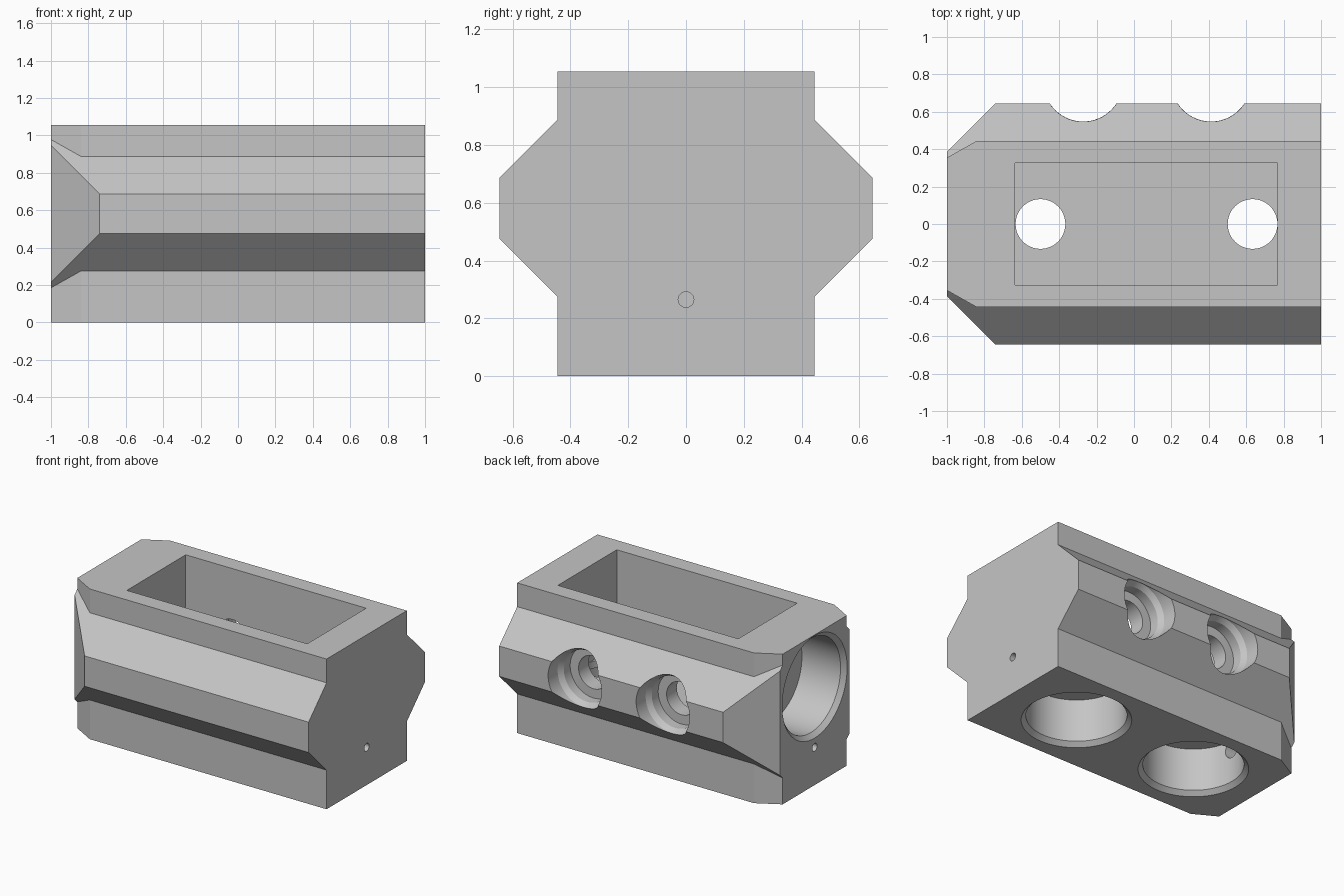
import bpy, bmesh, math
from mathutils import Vector

if "Cube" in bpy.data.objects:
    bpy.data.objects.remove(bpy.data.objects["Cube"], do_unlink=True)

grey = bpy.data.materials.new("light_grey")
grey.use_nodes = True
grey.diffuse_color = (0.56, 0.56, 0.56, 1)
grey.node_tree.nodes["Principled BSDF"].inputs["Base Color"].default_value = (0.56, 0.56, 0.56, 1)


def finish(name, bm):
    bmesh.ops.recalc_face_normals(bm, faces=bm.faces)
    mesh = bpy.data.meshes.new(name)
    bm.to_mesh(mesh)
    bm.free()
    mesh.materials.append(grey)
    obj = bpy.data.objects.new(name, mesh)
    bpy.context.collection.objects.link(obj)
    return obj


def prism(name, points, extrusion):
    """Extrude a closed outline of 3D points."""
    bm = bmesh.new()
    face = bm.faces.new([bm.verts.new(p) for p in points])
    new = bmesh.ops.extrude_face_region(bm, geom=[face])["geom"]
    bmesh.ops.translate(bm, vec=extrusion, verts=[v for v in new if isinstance(v, bmesh.types.BMVert)])
    return finish(name, bm)


def turned(name, origin, axis, profile, sides=64):
    """Turn a (distance, radius) profile around an axis."""
    bm = bmesh.new()
    rot = Vector(axis).to_track_quat("Z", "Y")
    rings = []
    for d, r in profile:
        rings.append([bm.verts.new(Vector(origin) + rot @ Vector(
            (r * math.cos(math.tau * i / sides), r * math.sin(math.tau * i / sides), d)))
            for i in range(sides)])
    for a, b in zip(rings, rings[1:]):
        for i in range(sides):
            j = (i + 1) % sides
            bm.faces.new((a[i], a[j], b[j], b[i]))
    bm.faces.new(rings[0])
    bm.faces.new(rings[-1])
    return finish(name, bm)


def combine(target, tool, operation):
    mod = target.modifiers.new(operation.lower(), "BOOLEAN")
    mod.operation = operation
    mod.solver = "EXACT"
    mod.object = tool
    bpy.context.view_layer.objects.active = target
    bpy.ops.object.modifier_apply(modifier=mod.name)
    bpy.data.objects.remove(tool, do_unlink=True)


def mirrored(half):
    """Outline from half of it, mirrored across y = 0."""
    return half + [(x, -y, z) for x, y, z in reversed(half)]


# Main block with narrowed end
body = prism("housing_body", mirrored([(-1, 0.355, 0), (-0.84, 0.445, 0), (1, 0.445, 0)]), (0, 0, 1.055))

# Side ridges, trimmed at 45 degrees at the narrowed end
ridge = prism("side_ridges", mirrored([(-1, 0.3, 0.13), (-1, 0.645, 0.475),
                                       (-1, 0.645, 0.688), (-1, 0.3, 1.033)]), (2, 0, 0))
trim = prism("ridge_trim", mirrored([(-1.3, 0.085, -1), (-0.5, 0.885, -1), (1.2, 0.885, -1)]), (0, 0, 3))
combine(ridge, trim, "INTERSECT")
combine(body, ridge, "UNION")

# Rectangular top pocket
FLOOR = 0.38
pocket = prism("top_pocket", [(-0.635, -0.327, FLOOR), (0.767, -0.327, FLOOR),
                              (0.767, 0.327, FLOOR), (-0.635, 0.327, FLOOR)], (0, 0, 1))
cutters = [pocket]

# Chamfered blind bores: two underneath, one in the narrowed end
bore = [(-0.05, 0.4), (0.03, 0.32), (0.33, 0.32)]
for x in (-0.49, 0.475):
    cutters.append(turned("bottom_bore", (x, 0, 0), (0, 0, 1), bore))
cutters.append(turned("end_bore", (-1, 0, 0.69), (1, 0, 0), [(-0.05, 0.41), (0.03, 0.33), (0.33, 0.33)]))

# Passages from pocket floor to bottom bores
for x in (-0.5, 0.634):
    cutters.append(turned("floor_passage", (x, 0, 0.25), (0, 0, 1), [(0, 0.133), (0.25, 0.133)], 48))

# Stepped screw holes through the back wall
for x in (-0.272, 0.412):
    cutters.append(turned("back_screw_hole", (x, 0.645, 0.582), (0, -1, 0),
                          [(-0.1, 0.212), (0.1, 0.204), (0.135, 0.18),
                           (0.205, 0.18), (0.205, 0.115), (0.45, 0.115)]))

# Small stepped ducts from both ends into the bottom bores
for side in (-1, 1):
    cutters.append(turned("end_duct", (side, 0, 0.265), (-side, 0, 0),
                          [(-0.1, 0.027), (0.1, 0.027), (0.1, 0.06), (0.3, 0.06)], 32))

for cutter in cutters:
    combine(body, cutter, "DIFFERENCE")

body.data.materials.clear()
body.data.materials.append(grey)
for poly in body.data.polygons:
    poly.material_index = 0
bpy.ops.object.select_all(action="DESELECT")
body.select_set(True)
bpy.context.view_layer.objects.active = body
bpy.ops.object.shade_smooth_by_angle(angle=math.radians(20))
